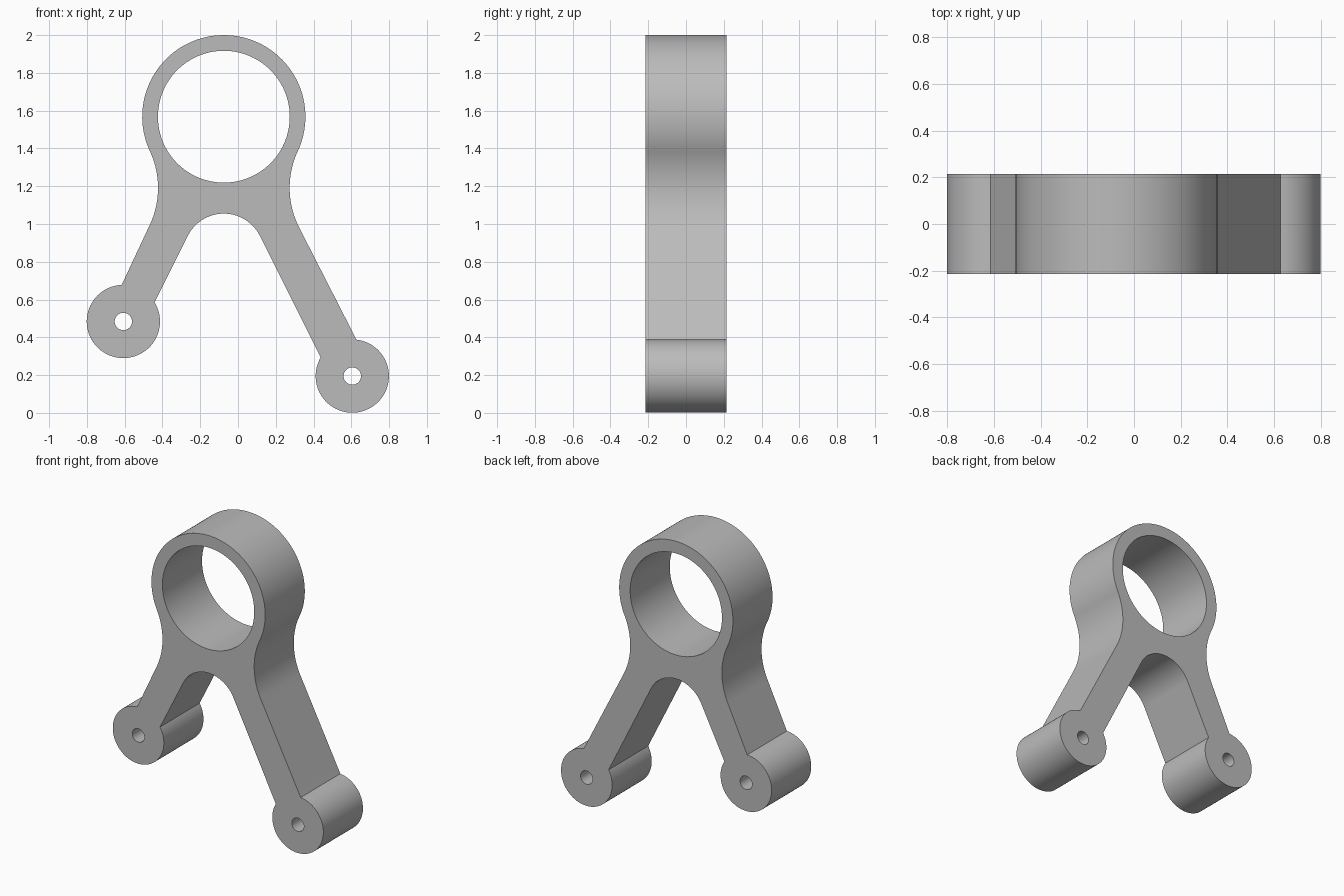
import bpy
import bmesh
from math import sin, cos, radians, pi

cube = bpy.data.objects.get("Cube")
if cube:
    bpy.data.objects.remove(cube, do_unlink=True)

HALF_DEPTH = 0.215
RING, RING_R, BORE_R = (-0.075, 1.568), 0.432, 0.349
LEFT_BOSS, RIGHT_BOSS = (-0.607, 0.484), (0.605, 0.195)
BOSS_R, PIN_R = 0.194, 0.046
WAIST_R, WAIST_ANGLE = 0.46, 25
CROTCH_R, CROTCH_TOP = 0.213, 1.055


def arc(centre, radius, start, end, steps):
    """Points along an arc, angles in degrees."""
    angles = [radians(start + (end - start) * i / steps) for i in range(steps + 1)]
    return [(centre[0] + radius * cos(a), centre[1] + radius * sin(a)) for a in angles]


def circle(centre, radius, steps):
    return arc(centre, radius, 0, 360, steps)[:-1]


def waist_centre(side):
    """Centre of the concave fillet touching the ring on one side."""
    reach, a = RING_R + WAIST_R, radians(WAIST_ANGLE)
    return (RING[0] + side * reach * cos(a), RING[1] - reach * sin(a))


# Outer outline, clockwise: ring, waist, leg, boss, crotch, boss, leg, waist
outline = arc(RING, RING_R, 180 + WAIST_ANGLE, -WAIST_ANGLE, 96)
outline += arc(waist_centre(1), WAIST_R, 180 - WAIST_ANGLE, 206.5, 24)[1:]
outline += arc(RIGHT_BOSS, BOSS_R, 83.5, -210.4, 72)
outline += arc((RING[0], CROTCH_TOP - CROTCH_R), CROTCH_R, 26.3, 153.7, 40)
outline += arc(LEFT_BOSS, BOSS_R, 31.7, -267.4, 72)
outline += arc(waist_centre(-1), WAIST_R, -26, WAIST_ANGLE, 24)[:-1]

# Bore and pin holes
holes = [circle(RING, BORE_R, 96), circle(LEFT_BOSS, PIN_R, 32),
         circle(RIGHT_BOSS, PIN_R, 32)]

# Filled profile extruded to full depth
profile = bpy.data.curves.new("bracket_profile", "CURVE")
profile.dimensions = "2D"
profile.fill_mode = "BOTH"
profile.extrude = HALF_DEPTH
for loop in [outline] + holes:
    spline = profile.splines.new("POLY")
    spline.points.add(len(loop) - 1)
    for point, (x, z) in zip(spline.points, loop):
        point.co = (x, z, 0, 1)
    spline.use_cyclic_u = True

bracket = bpy.data.objects.new("ring_bracket", profile)
bpy.context.collection.objects.link(bracket)
bracket.rotation_euler.x = pi / 2
bpy.ops.object.select_all(action="DESELECT")
bpy.context.view_layer.objects.active = bracket
bracket.select_set(True)
bpy.ops.object.convert(target="MESH")
bracket = bpy.context.object
bpy.ops.object.transform_apply(location=False, rotation=True, scale=False)

# Weld caps to walls
bm = bmesh.new()
bm.from_mesh(bracket.data)
bmesh.ops.remove_doubles(bm, verts=bm.verts, dist=0.0001)
bmesh.ops.recalc_face_normals(bm, faces=bm.faces)
bm.to_mesh(bracket.data)
bm.free()
bpy.ops.object.shade_smooth_by_angle(angle=radians(25))

# Plain grey metal
GREY = (0.5, 0.5, 0.5, 1)
metal = bpy.data.materials.new("grey_metal")
metal.use_nodes = True
metal.diffuse_color = GREY
metal.node_tree.nodes["Principled BSDF"].inputs["Base Color"].default_value = GREY
bracket.data.materials.clear()
bracket.data.materials.append(metal)
